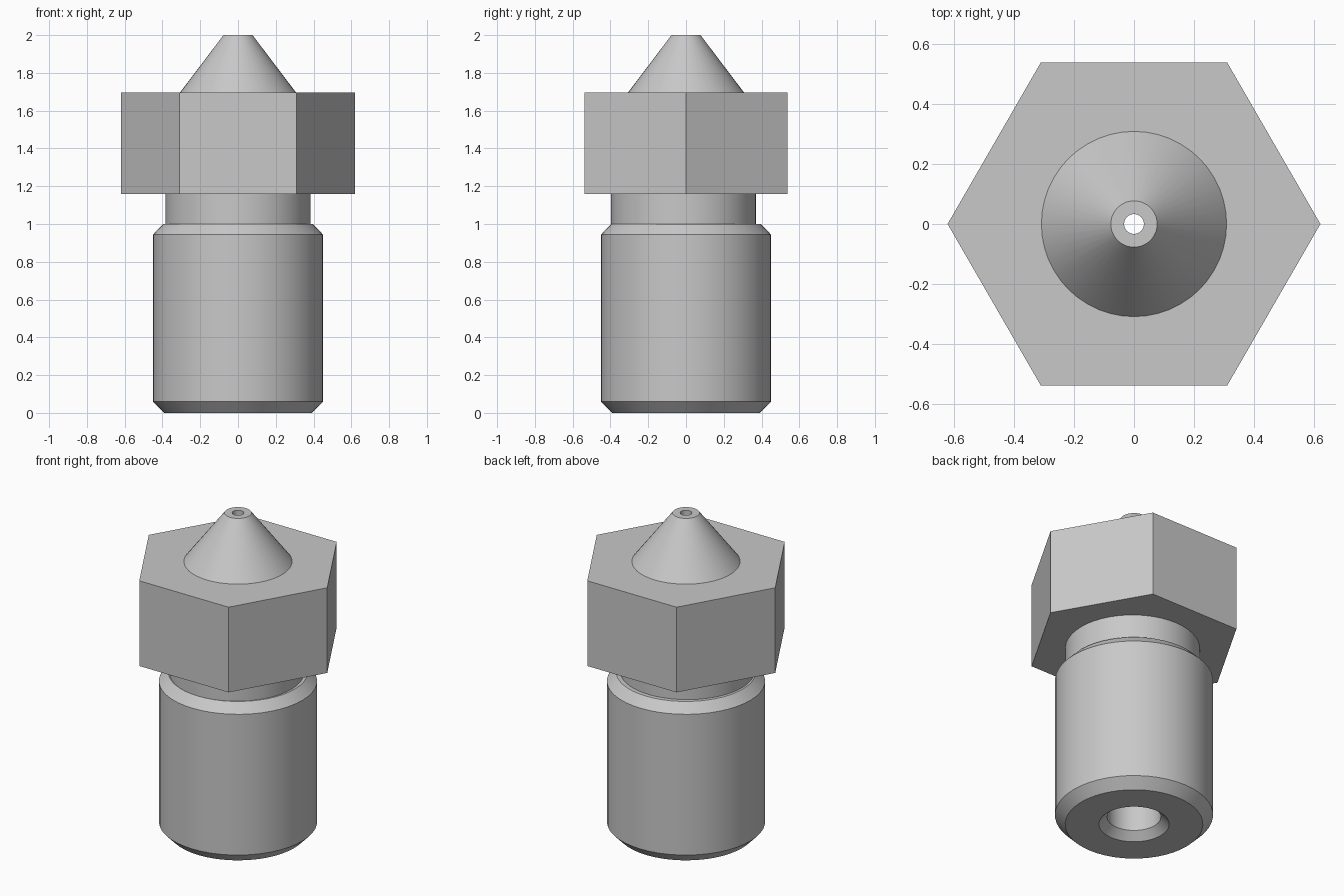
import bpy
import bmesh
from math import cos, pi, radians, sin

SEGMENTS = 48          # multiple of six, so the hexagon gets true corners
BORE = 0.153
NECK_Y = -0.013        # the neck sits slightly off the axis

cube = bpy.data.objects.get("Cube")
if cube:
    bpy.data.objects.remove(cube, do_unlink=True)

# Plain grey metal
metal = bpy.data.materials.new("grey metal")
metal.use_nodes = True
metal.diffuse_color = (0.58, 0.58, 0.58, 1)
metal.node_tree.nodes["Principled BSDF"].inputs["Base Color"].default_value = metal.diffuse_color


def circle(radius, z, y=0):
    angles = [2 * pi * i / SEGMENTS for i in range(SEGMENTS)]
    return [(radius * cos(a), radius * sin(a) + y, z) for a in angles]


def hexagon(corner, z):
    points = []
    for i in range(SEGMENTS):
        a = 2 * pi * i / SEGMENTS
        r = corner * cos(pi / 6) / cos(a % (pi / 3) - pi / 6)
        points.append((r * cos(a), r * sin(a), z))
    return points


def loft(name, rings):
    """Skin consecutive rings into one shell, with sharp edges kept."""
    bm = bmesh.new()
    loops = [[bm.verts.new(p) for p in ring] for ring in rings]
    for low, high in zip(loops, loops[1:]):
        for i in range(SEGMENTS):
            j = (i + 1) % SEGMENTS
            bm.faces.new((low[i], low[j], high[j], high[i]))
    mesh = bpy.data.meshes.new(name)
    bm.to_mesh(mesh)
    bm.free()
    mesh.materials.append(metal)
    obj = bpy.data.objects.new(name, mesh)
    bpy.context.collection.objects.link(obj)
    bpy.ops.object.select_all(action="DESELECT")
    obj.select_set(True)
    bpy.context.view_layer.objects.active = obj
    bpy.ops.object.shade_smooth_by_angle(angle=radians(30))


# Rings where two parts meet
inlet = circle(0.2, 0)
neck_bottom = circle(0.383, 1.0, NECK_Y)
neck_top = circle(0.383, 1.16, NECK_Y)
cone_base = circle(0.308, 1.695)
outlet = circle(0.033, 2.0)

# Chamfered barrel, from the inlet rim up to the neck ledge
loft("barrel", [inlet, circle(0.392, 0), circle(0.45, 0.06),
                circle(0.45, 0.944), circle(0.397, 1.0), neck_bottom])

# Relief neck between barrel and head
loft("neck", [neck_bottom, neck_top])

# Hexagonal wrench head
loft("hex_head", [neck_top, hexagon(0.62, 1.16), hexagon(0.62, 1.695), cone_base])

# Conical tip with a flat end
loft("tip", [cone_base, circle(0.077, 2.0), outlet])

# Bore: fine outlet, inner funnel, main channel, countersunk inlet
loft("bore", [outlet, circle(0.033, 1.9), circle(BORE, 1.83),
              circle(BORE, 0.047), inlet])
